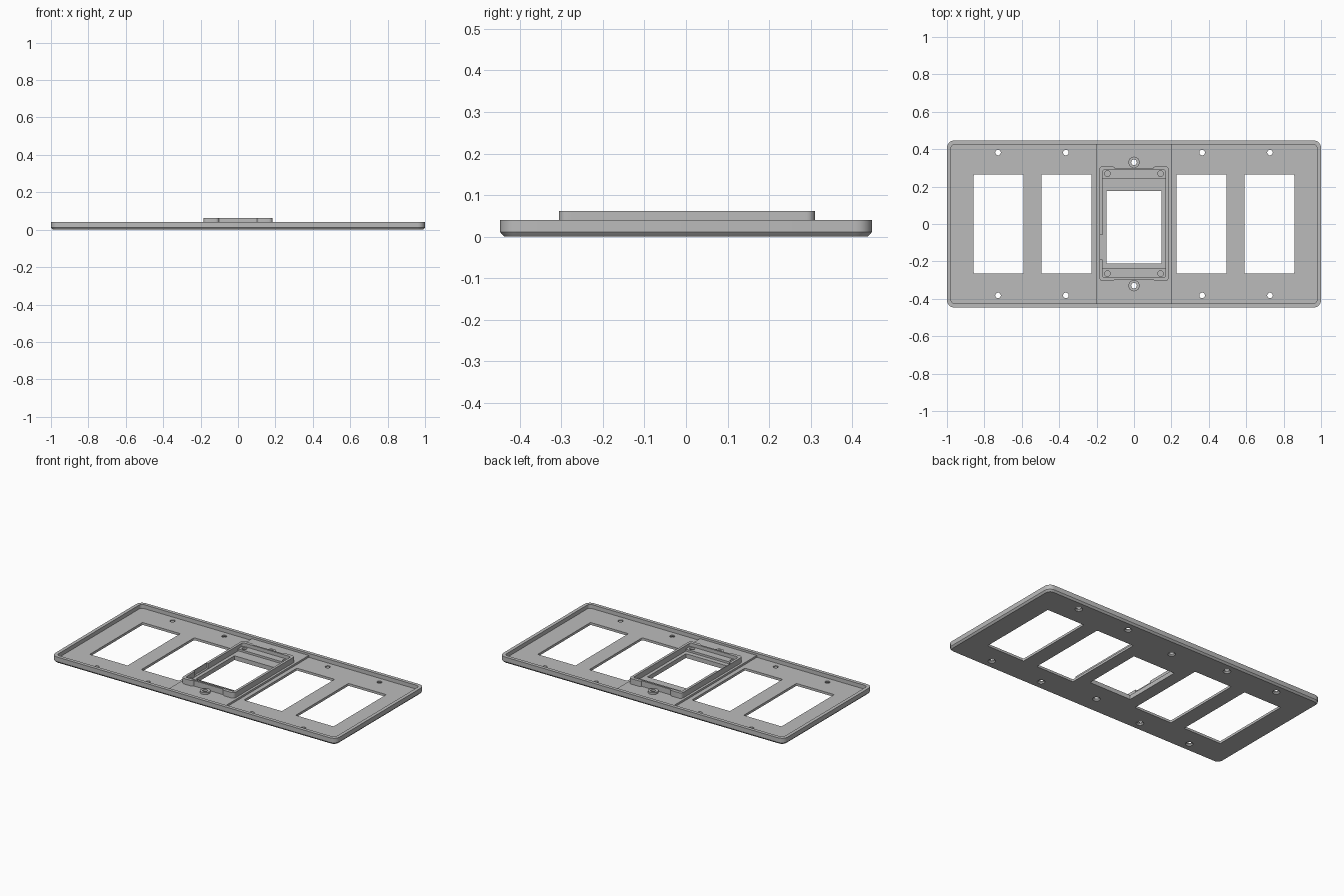
import bpy, bmesh, math

if "Cube" in bpy.data.objects:
    bpy.data.objects.remove(bpy.data.objects["Cube"])

grey = bpy.data.materials.new("plain grey")
grey.use_nodes = True
COLOUR = (0.5, 0.5, 0.5, 1)
grey.diffuse_color = COLOUR
grey.node_tree.nodes["Principled BSDF"].inputs["Base Color"].default_value = COLOUR


def loft(name, rings):
    """Solid through matching rings of points, capped at both ends."""
    bm = bmesh.new()
    loops = [[bm.verts.new(p) for p in ring] for ring in rings]
    n = len(loops[0])
    for low, high in zip(loops, loops[1:]):
        for i in range(n):
            j = (i + 1) % n
            bm.faces.new((low[i], low[j], high[j], high[i]))
    bm.faces.new(loops[0][::-1])
    bm.faces.new(loops[-1])
    mesh = bpy.data.meshes.new(name)
    bm.to_mesh(mesh)
    bm.free()
    mesh.materials.append(grey)
    obj = bpy.data.objects.new(name, mesh)
    bpy.context.collection.objects.link(obj)
    return obj


def rounded(cx, cy, hx, hy, r, z, steps=6):
    """Ring of points round a rectangle with rounded corners."""
    ring = []
    for k, (sx, sy) in enumerate(((1, 1), (-1, 1), (-1, -1), (1, -1))):
        for i in range(steps + 1):
            a = math.pi / 2 * (k + i / steps)
            ring.append((cx + sx * (hx - r) + r * math.cos(a),
                         cy + sy * (hy - r) + r * math.sin(a), z))
    return ring


def slab(name, cx, cy, hx, hy, r, z0, z1):
    return loft(name, [rounded(cx, cy, hx, hy, r, z) for z in (z0, z1)])


def circle(cx, cy, r, z, n=24):
    return [(cx + r * math.cos(math.tau * i / n),
             cy + r * math.sin(math.tau * i / n), z) for i in range(n)]


def boolean(target, tools, operation="DIFFERENCE"):
    bpy.context.view_layer.objects.active = target
    for tool in tools:
        tool.hide_render = True
        mod = target.modifiers.new("shape", "BOOLEAN")
        mod.operation = operation
        mod.solver = "EXACT"
        mod.object = tool
        bpy.ops.object.modifier_apply(modifier=mod.name)
        bpy.data.objects.remove(tool)


def smooth(obj):
    bpy.ops.object.select_all(action="DESELECT")
    obj.select_set(True)
    bpy.context.view_layer.objects.active = obj
    bpy.ops.object.shade_smooth_by_angle(angle=math.radians(30))


HX, HY, FLOOR, RAISED, RIM = 1.0, 0.447, 0.015, 0.027, 0.04

# Shallow tray with a chamfered lower edge
plate = loft("wall_plate", [rounded(0, 0, HX - d, HY - d, 0.04 - d, z)
                            for d, z in ((0.01, 0), (0.003, 0.007), (0, 0.011), (0, RIM))])
boolean(plate, [slab("recess", 0, 0, HX - 0.022, HY - 0.022, 0.02, FLOOR, 0.1)])

# Thicker band across the middle
boolean(plate, [slab("middle_band", 0, 0, 0.2, HY - 0.015, 0.001, 0.008, RAISED)], "UNION")

# Round screw bosses above and below the box
for s in (-1, 1):
    boolean(plate, [loft("boss", [circle(0, s * 0.33, 0.03, z) for z in (0.01, RIM - 0.001)])], "UNION")

# Openings
cutters = [slab("window", s * x, 0, 0.133, 0.265, 0.006, -0.1, 0.1)
           for s in (-1, 1) for x in (0.361, 0.724)]
cutters.append(slab("middle_window", 0, -0.017, 0.148, 0.193, 0.002, -0.1, 0.1))

# Screw holes, countersunk from the underside
for x, y in ((-0.727, 0.382), (-0.364, 0.382), (0, 0.33), (0.364, 0.382), (0.727, 0.382)):
    for s in (-1, 1):
        cutters.append(loft("screw_hole", [circle(x, s * y, r, z) for r, z in
                                           ((0.024, -0.002), (0.015, 0.008), (0.015, 0.1))]))
boolean(plate, cutters)
smooth(plate)

# Open box frame: body plus corner bulges that leave a relief at the bosses
box = slab("box_frame", 0, 0.002, 0.185, 0.298, 0.02, 0.02, 0.062)
for sx in (-1, 1):
    boolean(box, [slab("bulge", sx * 0.1425, 0.002, 0.0425, 0.308, 0.02, 0.02, 0.062)], "UNION")
boolean(box, [slab("hollow", 0, 0.002, 0.169, 0.287, 0.012, 0, 0.1),
              # Shallow pocket inside one long wall
              slab("pocket", -0.172, -0.125, 0.009, 0.065, 0.001, 0.03, 0.1)])
smooth(box)

# Ledges at both ends of the box, with small blind holes
for s, label in ((-1, "front_ledge"), (1, "back_ledge")):
    ledge = slab(label, 0, 0.002 + s * 0.267, 0.172, 0.026, 0.004, 0.02, RIM)
    boolean(ledge, [loft("pin_hole", [circle(x, 0.002 + s * 0.267, 0.015, z) for z in (0.028, 0.1)])
                    for x in (-0.142, 0.142)])
    smooth(ledge)
